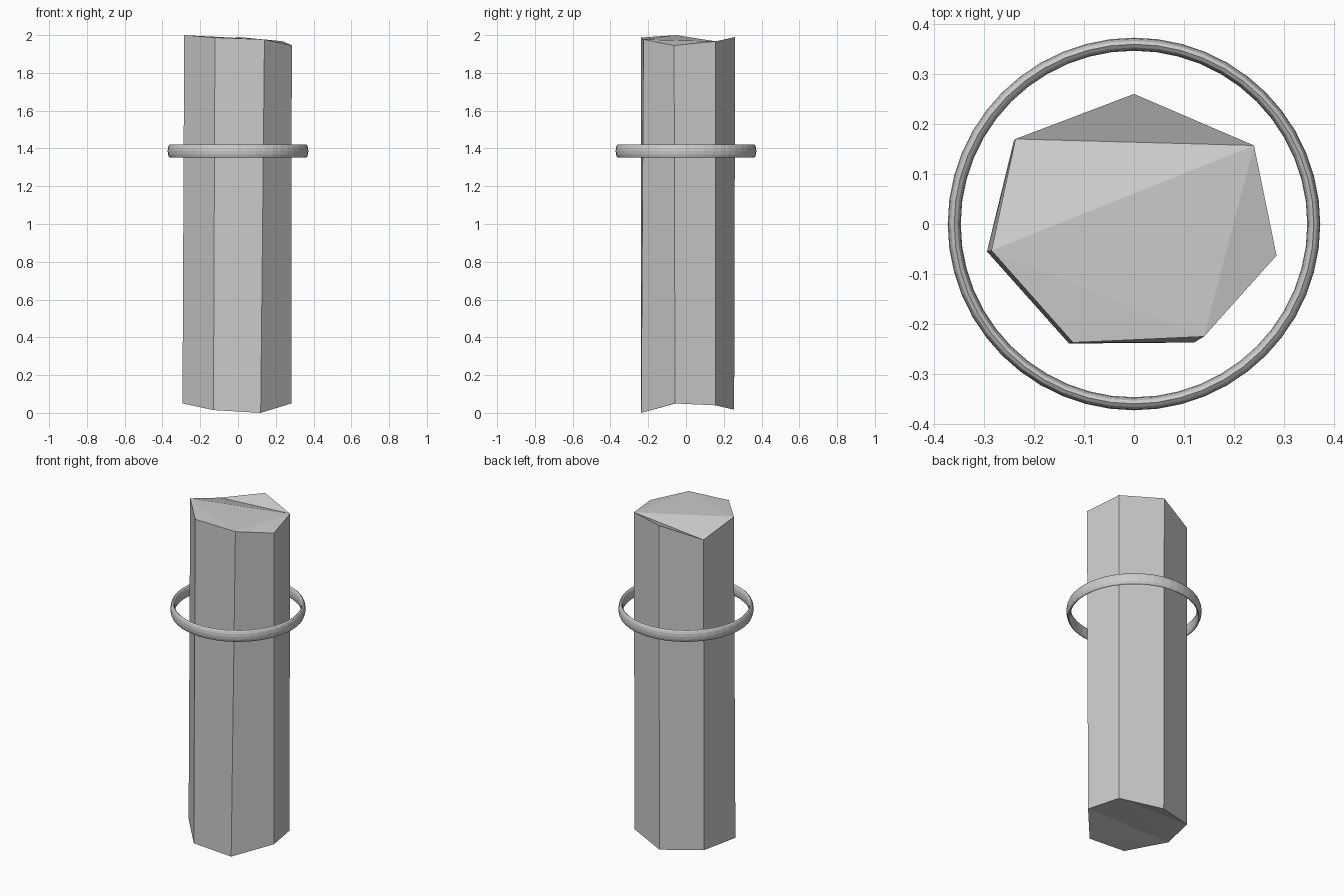
import bpy, bmesh

cube = bpy.data.objects.get("Cube")
if cube:
    bpy.data.objects.remove(cube, do_unlink=True)

# One plain grey for everything
grey = bpy.data.materials.new("light_grey")
grey.use_nodes = True
grey.diffuse_color = (0.6, 0.6, 0.6, 1)
bsdf = next(n for n in grey.node_tree.nodes if n.type == 'BSDF_PRINCIPLED')
bsdf.inputs["Base Color"].default_value = grey.diffuse_color

# Rough seven-sided shaft: corners run clockwise from the back, seen from above
top = [(0, .26, 1.99), (.24, .157, 1.967), (.285, -.063, 1.945), (.14, -.225, 1.977),
       (-.122, -.237, 1.987), (-.285, -.053, 2.0), (-.237, .17, 1.932)]
base = [(0, .255, .017), (.238, .155, .04), (.282, -.058, .05), (.12, -.237, 0),
        (-.13, -.239, .015), (-.294, -.055, .05), (-.24, .168, .045)]
count = len(top)

bm = bmesh.new()
upper = [bm.verts.new(p) for p in top]
lower = [bm.verts.new(p) for p in base]
for i in range(count):
    j = (i + 1) % count
    bm.faces.new((lower[i], lower[j], upper[j], upper[i]))

# Broken ends, creased across the shaft
for ids in ((0, 1, 6), (1, 5, 6), (1, 3, 5), (1, 2, 3), (3, 4, 5)):
    bm.faces.new([upper[i] for i in ids])
for ids in ((0, 1, 6), (1, 5, 6), (1, 2, 5), (2, 3, 5), (3, 4, 5)):
    bm.faces.new([lower[i] for i in ids])
bmesh.ops.recalc_face_normals(bm, faces=bm.faces)
mesh = bpy.data.meshes.new("shaft")
bm.to_mesh(mesh)
bm.free()
shaft = bpy.data.objects.new("shaft", mesh)
bpy.context.collection.objects.link(shaft)
mesh.materials.append(grey)

# Floating ring: a thin torus stretched upright into a band
bpy.ops.mesh.primitive_torus_add(major_segments=48, minor_segments=12,
                                 major_radius=0.3595, minor_radius=0.013,
                                 location=(0, 0, 1.386))
ring = bpy.context.object
ring.name = "ring"
ring.scale.z = 2.7
bpy.ops.object.transform_apply(location=False, rotation=False, scale=True)
ring.data.materials.append(grey)
